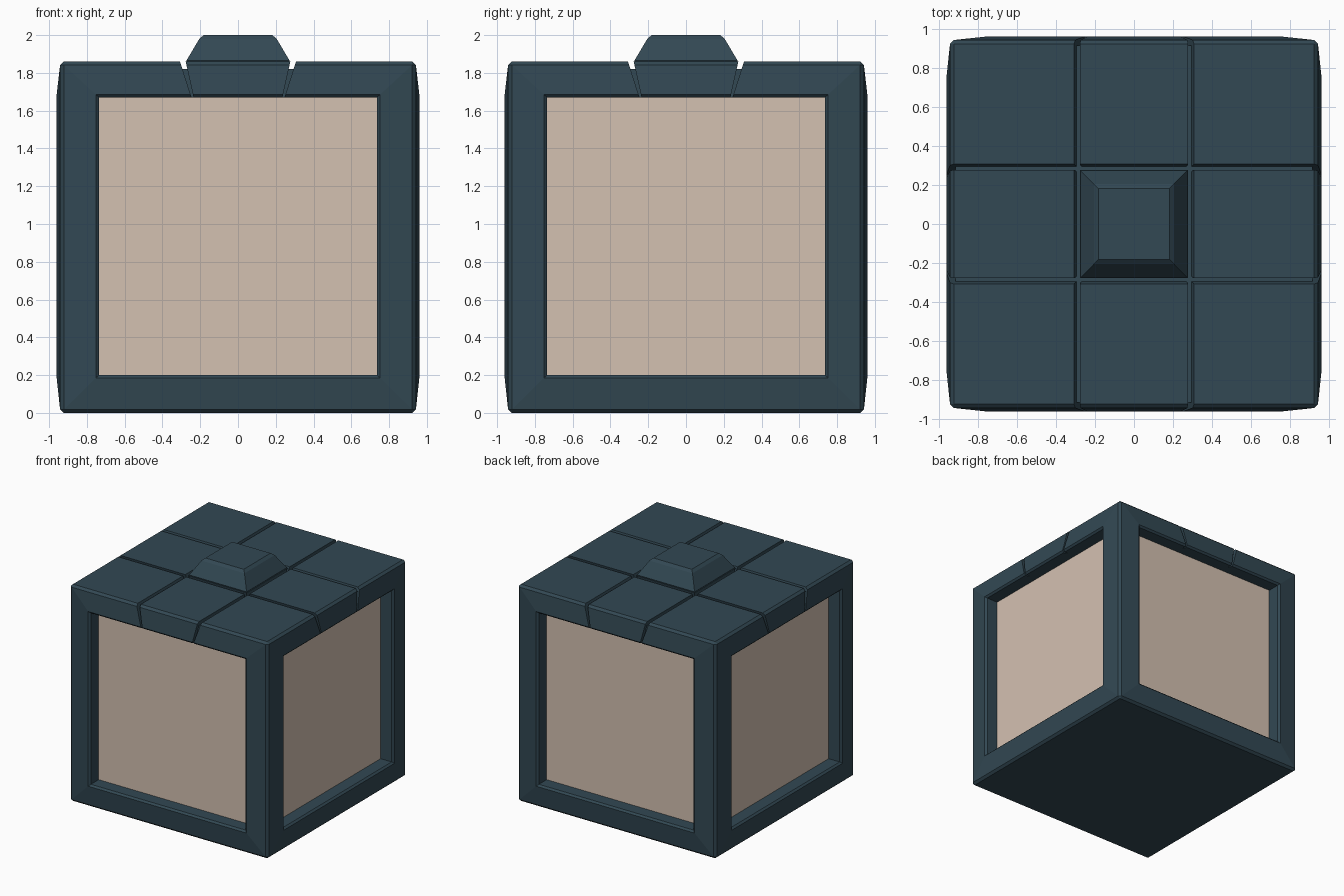
import bpy, bmesh, math
from mathutils import Matrix, Vector

if "Cube" in bpy.data.objects:
    bpy.data.objects.remove(bpy.data.objects["Cube"])


def material(name, rgb):
    m = bpy.data.materials.new(name)
    m.diffuse_color = (*rgb, 1)
    m.use_nodes = True
    m.node_tree.nodes["Principled BSDF"].inputs["Base Color"].default_value = m.diffuse_color
    return m


FRAME = material("dark slate", (0.032, 0.065, 0.087))
PANEL = material("warm beige", (0.658, 0.533, 0.440))


def make_object(name, bm, mats):
    bmesh.ops.recalc_face_normals(bm, faces=bm.faces)
    me = bpy.data.meshes.new(name)
    bm.to_mesh(me)
    bm.free()
    for m in mats:
        me.materials.append(m)
    ob = bpy.data.objects.new(name, me)
    bpy.context.collection.objects.link(ob)
    return ob


def skin(bm, loops):
    """Bridge successive four-point loops."""
    rings = [[bm.verts.new(p) for p in loop] for loop in loops]
    for a, b in zip(rings, rings[1:]):
        for i in range(4):
            j = (i + 1) % 4
            bm.faces.new((a[i], a[j], b[j], b[i]))
    return rings


# Body: four window frames that bulge outward, each with a recessed panel
W, TOP = 0.94, 1.86
RINGS = [  # half width, bottom z, top z, distance from the centre
    (W, 0.0, TOP, W),
    (0.752, 0.185, 1.685, 0.96),
    (0.735, 0.2, 1.67, 0.945),
    (0.735, 0.2, 1.67, 0.84),
]
bm = bmesh.new()
for k in range(4):
    rot = Matrix.Rotation(k * math.pi / 2, 3, 'Z')
    loops = [[rot @ Vector(p) for p in ((-w, -d, lo), (w, -d, lo), (w, -d, hi), (-w, -d, hi))]
             for w, lo, hi, d in RINGS]
    rings = skin(bm, loops)
    bm.faces.new(rings[-1]).material_index = 1
for z in (0.0, TOP):
    bm.faces.new([bm.verts.new((x, y, z)) for x, y in ((-W, -W), (W, -W), (W, W), (-W, W))])
bmesh.ops.remove_doubles(bm, verts=bm.verts, dist=1e-4)
bmesh.ops.recalc_face_normals(bm, faces=bm.faces)


def is_corner(v):
    return abs(abs(v.co.x) - W) < 1e-4 and abs(abs(v.co.y) - W) < 1e-4


outer = [e for e in bm.edges if all(is_corner(v) for v in e.verts)]
bmesh.ops.bevel(bm, geom=outer, offset=0.018, segments=1, affect='EDGES')
body = make_object("lantern_body", bm, [FRAME, PANEL])

# Grooves: shallow across the top, slanting inward down the upper rails
U = [(-1.1, 1.655), (-0.915, 1.655), (-0.915, 1.82), (0.915, 1.82),
     (0.915, 1.655), (1.1, 1.655), (1.1, 1.95), (-1.1, 1.95)]


def groove_cutter(side, angle):
    bm = bmesh.new()
    rot = Matrix.Rotation(angle, 3, 'Z')
    a, b = [[bm.verts.new(rot @ Vector((side * (x0 + s * (z - TOP)), y, z))) for y, z in U]
            for x0, s in ((0.277, 0.22), (0.307, 0.32))]
    bm.faces.new(a)
    bm.faces.new(b)
    for i in range(len(U)):
        j = (i + 1) % len(U)
        bm.faces.new((a[i], a[j], b[j], b[i]))
    ob = make_object("groove_cutter", bm, [FRAME])
    ob.hide_render = True
    return ob


bpy.context.view_layer.objects.active = body
for angle in (0, math.pi / 2):
    for side in (-1, 1):
        cutter = groove_cutter(side, angle)
        mod = body.modifiers.new("groove", 'BOOLEAN')
        mod.operation = 'DIFFERENCE'
        mod.solver = 'EXACT'
        mod.object = cutter
        bpy.ops.object.modifier_apply(modifier=mod.name)
        bpy.data.objects.remove(cutter)

# Knob: tapered block on the centre tile
bm = bmesh.new()
rings = skin(bm, [[(-r, -r, z), (r, -r, z), (r, r, z), (-r, r, z)]
                  for r, z in ((0.262, 1.83), (0.273, 1.865), (0.205, 1.98), (0.182, 2.0))])
bm.faces.new(rings[0])
bm.faces.new(rings[-1])
make_object("top_knob", bm, [FRAME])
